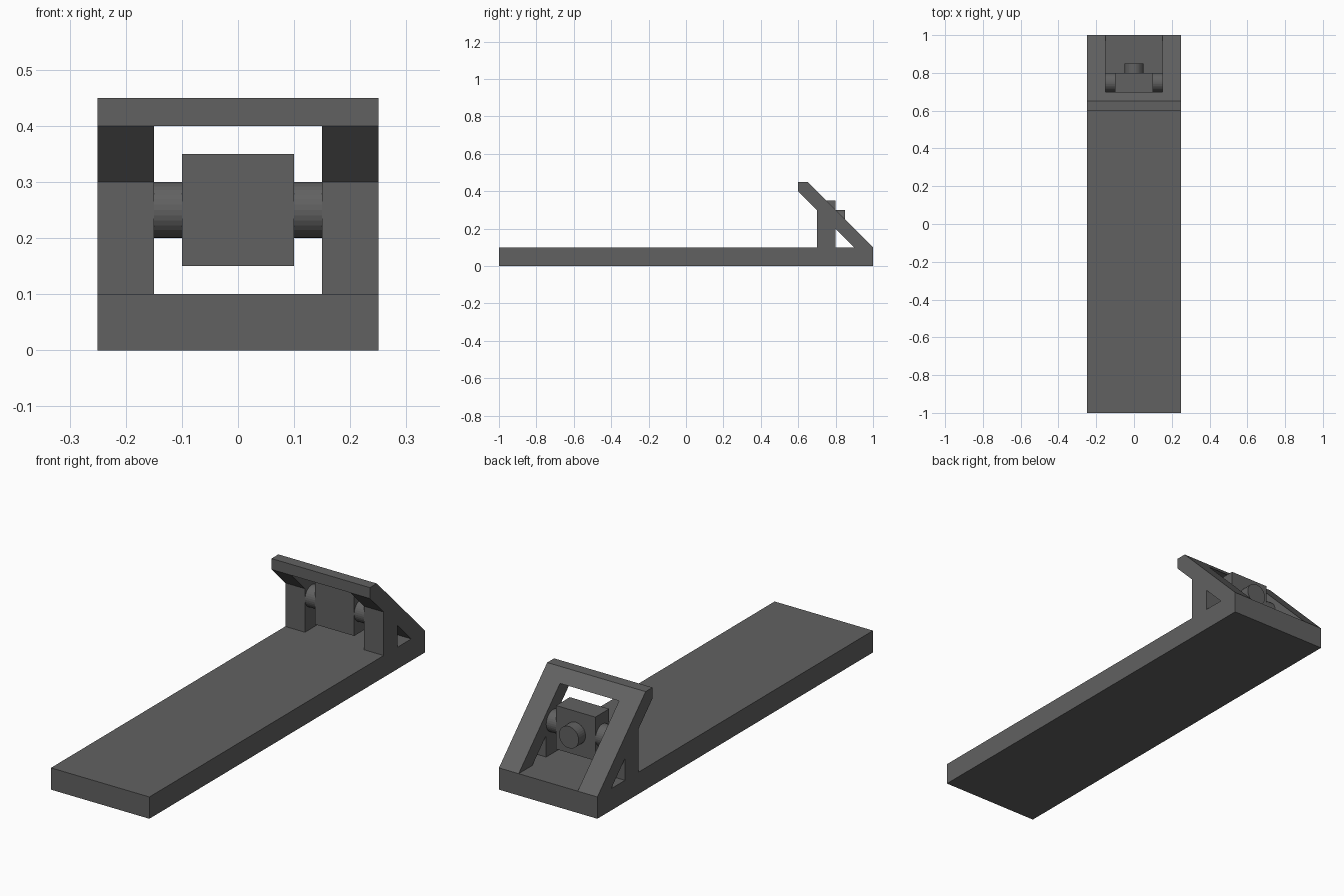
import bpy, bmesh, math
from mathutils import Matrix

if "Cube" in bpy.data.objects:
    bpy.data.objects.remove(bpy.data.objects["Cube"])

grey = bpy.data.materials.new("dark_grey")
grey.diffuse_color = (0.12, 0.12, 0.12, 1)
grey.use_nodes = True
grey.node_tree.nodes["Principled BSDF"].inputs["Base Color"].default_value = grey.diffuse_color


def add_object(name, bm):
    bmesh.ops.recalc_face_normals(bm, faces=bm.faces)
    mesh = bpy.data.meshes.new(name)
    bm.to_mesh(mesh)
    bm.free()
    mesh.materials.append(grey)
    obj = bpy.data.objects.new(name, mesh)
    bpy.context.collection.objects.link(obj)


def prism(name, profile, x0, x1):
    """Extrude a (y, z) profile from x0 to x1."""
    bm = bmesh.new()
    face = bm.faces.new([bm.verts.new((x0, y, z)) for y, z in profile])
    ext = bmesh.ops.extrude_face_region(bm, geom=[face])
    verts = [v for v in ext["geom"] if isinstance(v, bmesh.types.BMVert)]
    bmesh.ops.translate(bm, verts=verts, vec=(x1 - x0, 0, 0))
    add_object(name, bm)


def box(name, x0, x1, y0, y1, z0, z1):
    prism(name, [(y0, z0), (y1, z0), (y1, z1), (y0, z1)], x0, x1)


def cylinder(name, centre, radius, length, axis):
    bm = bmesh.new()
    turn = Matrix.Rotation(math.pi / 2, 4, 'Y' if axis == 'X' else 'X')
    bmesh.ops.create_cone(bm, cap_ends=True, segments=32, radius1=radius,
                          radius2=radius, depth=length,
                          matrix=Matrix.Translation(centre) @ turn)
    add_object(name, bm)


# Long flat base
box("base", -0.25, 0.25, -1, 1, 0, 0.1)

# Side supports: upright post and slanted brace with a triangular gap
support = [(0.7, 0.1), (0.8, 0.1), (0.8, 0.2), (0.9, 0.1), (1, 0.1),
           (0.65, 0.45), (0.6, 0.45), (0.6, 0.4), (0.7, 0.3)]
for side, x0 in (("left", -0.25), ("right", 0.15)):
    prism(side + "_support", support, x0, x0 + 0.1)

# Bar joining the tops of the supports
prism("top_crossbar", [(0.6, 0.4), (0.7, 0.4), (0.65, 0.45), (0.6, 0.45)],
      -0.15, 0.15)

# Block hung between the supports on two axle stubs
box("centre_block", -0.1, 0.1, 0.7, 0.8, 0.15, 0.35)
for side, x in (("left", -0.125), ("right", 0.125)):
    cylinder(side + "_axle", (x, 0.75, 0.25), 0.05, 0.05, 'X')

# Round knob on the back of the block
cylinder("back_knob", (0, 0.825, 0.25), 0.05, 0.05, 'Y')
